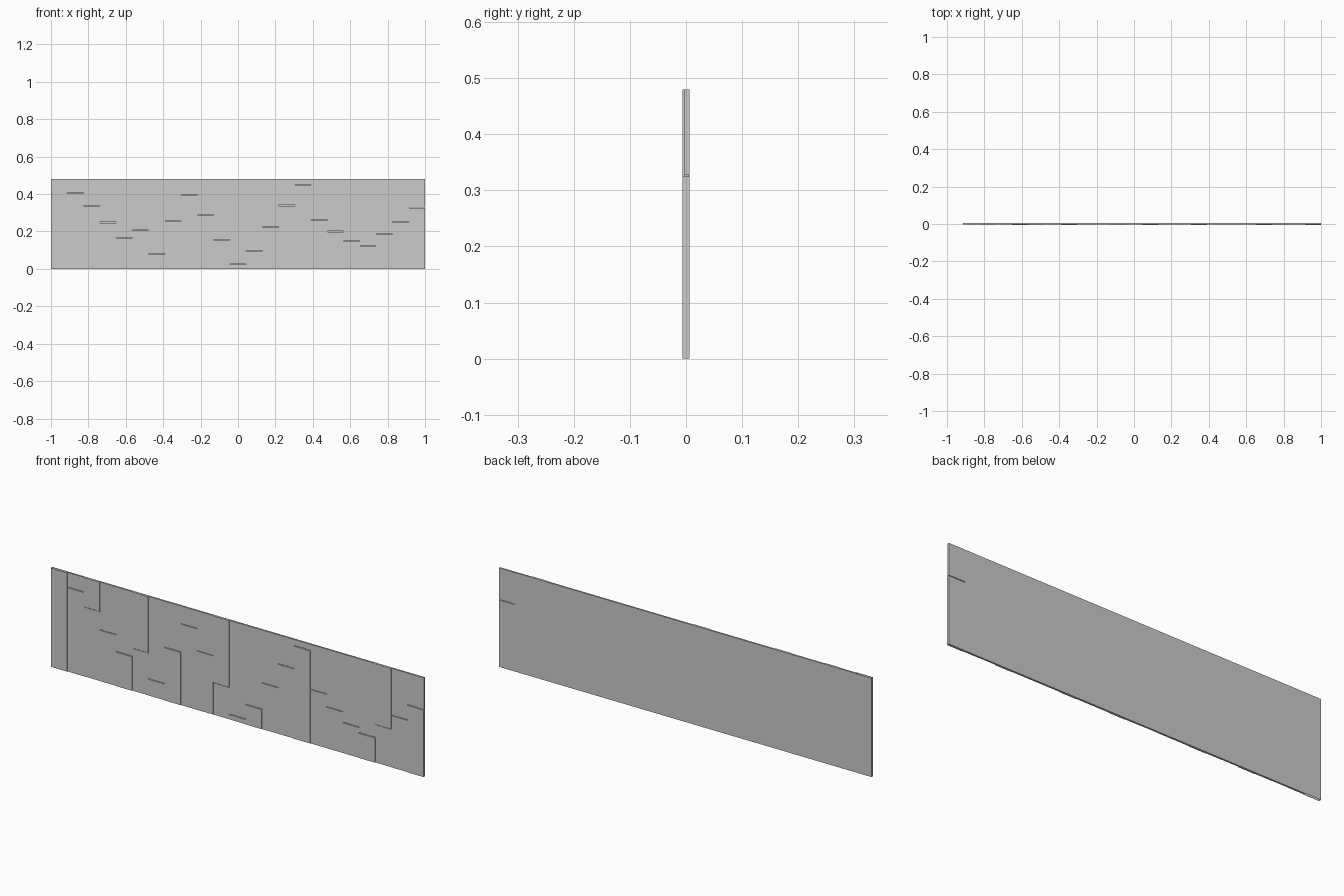
import bpy

if "Cube" in bpy.data.objects:
    bpy.data.objects.remove(bpy.data.objects["Cube"])

N = 23                      # columns across the panel
W = 2.0 / N
H = 0.48
BACK, FRONT, MID = 0.006, -0.006, -0.003
GAP = 0.003


def mesh_object(name, verts, faces):
    me = bpy.data.meshes.new(name)
    me.from_pydata(verts, [], faces)
    me.update()
    ob = bpy.data.objects.new(name, me)
    bpy.context.collection.objects.link(ob)
    return ob


def board(name, x0, x1, y0, y1, z0, z1, caps=True):
    v = [(x, y, z) for z in (z0, z1) for x, y in ((x0, y0), (x1, y0), (x1, y1), (x0, y1))]
    f = [(0, 1, 5, 4), (1, 2, 6, 5), (2, 3, 7, 6), (3, 0, 4, 7)]
    if caps:
        f += [(3, 2, 1, 0), (4, 5, 6, 7)]
    return mesh_object(name, v, f)


# seam height of each column after the first
seams = [0.408, 0.337, 0.248, 0.166, 0.206, 0.08, 0.257, 0.394, 0.286, 0.155, 0.024,
         0.096, 0.224, 0.339, 0.45, 0.262, 0.2, 0.148, 0.121, 0.185, 0.252, 0.326]
raised_lower = {4, 7, 12, 15, 19, 22}
raised_upper = {2, 5, 10, 20}

# plain full-height end strip, open at top and bottom
board("end_strip", -1, -1 + W, FRONT, BACK, 0, H, caps=False)

# flat backing sheet behind all but the last column
mesh_object("backing_sheet",
            [(-1 + W, BACK, 0), (1 - W, BACK, 0), (1 - W, BACK, H), (-1 + W, BACK, H)],
            [(1, 0, 3, 2)])

# pairs of planks, some standing proud of their neighbours
for i, s in enumerate(seams, start=1):
    x0 = -1 + i * W
    x1 = x0 + W
    back = BACK if i == N - 1 else BACK - 0.0005
    low = FRONT if i in raised_lower else MID - 0.001
    up = FRONT if i in raised_upper else MID
    if i in raised_upper:
        low = MID
    board(f"lower_plank_{i}", x0, x1, low, back, 0, s - GAP / 2)
    board(f"upper_plank_{i}", x0, x1, up, back, s + GAP / 2, H)
